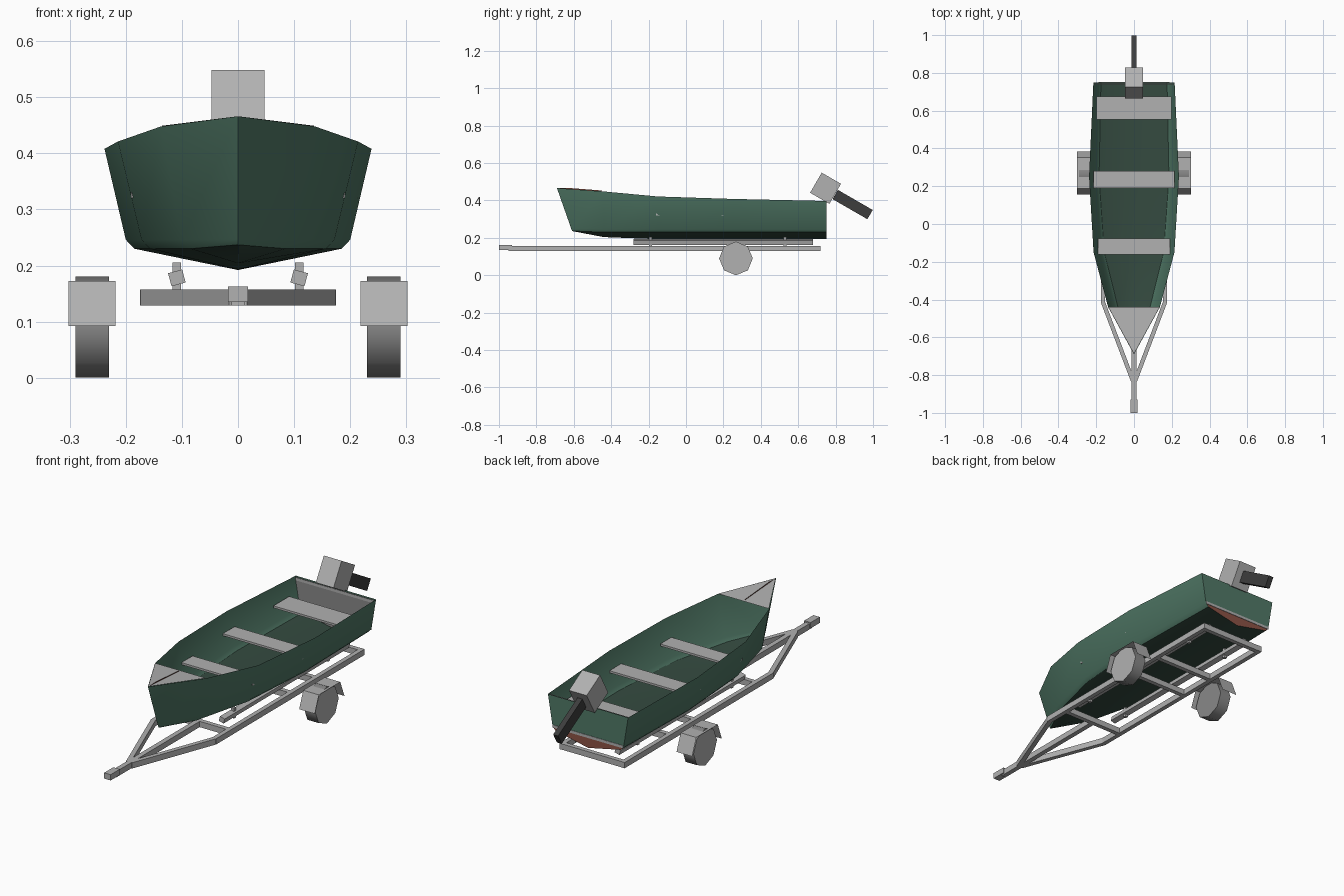
import bpy, bmesh, math
from mathutils import Vector

cube = bpy.data.objects.get("Cube")
if cube:
    bpy.data.objects.remove(cube, do_unlink=True)


def material(name, rgb):
    m = bpy.data.materials.new(name)
    m.use_nodes = True
    m.diffuse_color = (*rgb, 1)
    m.node_tree.nodes["Principled BSDF"].inputs["Base Color"].default_value = (*rgb, 1)
    return m


green = material("hull_green", (0.081, 0.19, 0.134))
deep_green = material("bottom_dark_green", (0.034, 0.068, 0.05))
grey = material("metal_grey", (0.44, 0.44, 0.44))
mid_grey = material("shadow_grey", (0.25, 0.25, 0.25))
dark = material("dark_grey", (0.047, 0.047, 0.047))
red = material("rust_red", (0.26, 0.086, 0.06))


def box(name, size, loc, mat, rot=(0, 0, 0)):
    bpy.ops.mesh.primitive_cube_add(size=1, location=loc, rotation=rot)
    ob = bpy.context.object
    ob.name, ob.scale = name, size
    ob.data.materials.append(mat)
    return ob


def beam(name, a, b, width, height, mat):
    """Box running between two points at equal height."""
    a, b = Vector(a), Vector(b)
    d = b - a
    return box(name, (d.length, width, height), (a + b) / 2, mat,
               (0, 0, math.atan2(d.y, d.x)))


def mesh_object(name, bm, mats):
    me = bpy.data.meshes.new(name)
    bm.to_mesh(me)
    bm.free()
    ob = bpy.data.objects.new(name, me)
    bpy.context.collection.objects.link(ob)
    for m in mats:
        me.materials.append(m)
    return ob


def plate(name, outline, mat):
    bm = bmesh.new()
    bm.faces.new([bm.verts.new(p) for p in outline])
    return mesh_object(name, bm, [mat])


# Hull: stations of y, sheer x, sheer z, chine x, keel z
stations = [(0.75, 0.215, 0.397, 0.19, 0.193),
            (0.25, 0.238, 0.408, 0.20, 0.192),
            (-0.15, 0.214, 0.421, 0.172, 0.193),
            (-0.44, 0.137, 0.448, 0.10, 0.204)]


def half_section(y, sx, sz, cx, kz):
    return [(sx, y, sz), (cx, y, 0.246), (cx - 0.015, y, 0.230), (0, y, kz)]


def mirrored(half):
    return half + [(-x, y, z) for x, y, z in half[-2::-1]]


stem = [(0, -0.69, 0.466), (0, -0.613, 0.247), (0, -0.608, 0.237), (0, -0.608, 0.236)]
rings = [mirrored(half_section(*s)) for s in stations] + [mirrored(stem)]

bm = bmesh.new()
rows = [[bm.verts.new(p) for p in ring] for ring in rings]
for r0, r1 in zip(rows, rows[1:]):
    for i in range(len(r0) - 1):
        f = bm.faces.new((r0[i], r0[i + 1], r1[i + 1], r1[i]))
        # The two planks beside the keel are the darker bottom
        f.material_index = 2 if i in (2, 3) else 0
# Transom: green panel above the chine, red panel below
t = rows[0]
bm.faces.new((t[0], t[-1], t[-2], t[1]))
lower = bm.faces.new((t[1], t[-2], t[-3], t[3], t[2]))
lower.material_index = 1
bmesh.ops.remove_doubles(bm, verts=bm.verts[:], dist=0.0005)
bmesh.ops.recalc_face_normals(bm, faces=bm.faces[:])
hull = mesh_object("hull", bm, [green, red, deep_green])
bpy.context.view_layer.objects.active = hull
bpy.ops.object.select_all(action="DESELECT")
hull.select_set(True)
bpy.ops.object.shade_smooth_by_angle(angle=math.radians(32))

# Transom lining, its top rail and the outer seam strip
lining = [(x * 0.99, 0.742, z - 0.002 if z > 0.3 else z + 0.004) for x, y, z in rings[0]]
plate("transom_lining", lining, mid_grey)
box("transom_top_rail", (0.418, 0.003, 0.014), (0, 0.741, 0.387), grey)
box("transom_strip", (0.378, 0.002, 0.013), (0, 0.751, 0.248), grey)

# Bow deck with a low centre rib
plate("bow_deck", [(0.136, -0.44, 0.449), (-0.136, -0.44, 0.449), (0, -0.687, 0.466)], grey)
plate("deck_rib", [(0, -0.688, 0.465), (0, -0.63, 0.467), (0, -0.45, 0.453),
                   (0, -0.45, 0.449)], red)

# Bench seats
for name, half, y, depth in (("rear_bench", 0.198, 0.614, 0.12),
                             ("middle_bench", 0.214, 0.235, 0.09),
                             ("front_bench", 0.1905, -0.118, 0.085)):
    box(name, (half * 2, depth, 0.01), (0, y, 0.325), grey)

# Outboard motor, tilted up
tilt = (math.radians(-30), 0, 0)
box("motor_head", (0.095, 0.119, 0.124), (0, 0.746, 0.465), grey, tilt)
box("motor_shaft", (0.026, 0.215, 0.057), (0, 0.891, 0.378), dark, tilt)

# Trailer tongue, coupler and frame
Z = 0.143
box("coupler", (0.035, 0.07, 0.028), (0, -0.965, 0.149), grey)
beam("tongue", (0, -0.95, Z), (0, -0.3, Z), 0.024, 0.028, grey)
for y in (-0.3, 0.17, 0.36, 0.708):
    beam("cross_member", (-0.17, y, Z), (0.17, y, Z), 0.022, 0.028, grey)

for side, s in (("left", 1), ("right", -1)):
    beam(side + "_draw_arm", (s * 0.006, -0.83, Z), (s * 0.164, -0.415, Z), 0.022, 0.028, grey)
    beam(side + "_rail", (s * 0.164, -0.42, Z), (s * 0.164, 0.72, Z), 0.022, 0.028, grey)
    # Bunk boards on posts
    box(side + "_bunk", (0.026, 0.96, 0.024), (s * 0.109, 0.2, 0.178), grey,
        (0, s * math.radians(15), 0))
    for y in (-0.19, 0.53):
        box(side + "_bunk_post", (0.015, 0.015, 0.05), (s * 0.109, y, 0.18), grey)
    # Eight-sided wheel: grey outer face, darker tread and inner face
    bpy.ops.mesh.primitive_cylinder_add(vertices=8, radius=0.09, depth=0.06,
                                        location=(s * 0.26, 0.267, 0.09),
                                        rotation=(0, math.pi / 2, 0))
    wheel = bpy.context.object
    wheel.name = side + "_wheel"
    wheel.data.materials.append(grey)
    wheel.data.materials.append(mid_grey)
    bpy.ops.object.shade_smooth_by_angle(angle=math.radians(50))
    for p in wheel.data.polygons:
        p.material_index = 0 if p.normal.z * s > 0.9 else 1
    # Thin folded fender
    bm = bmesh.new()
    fold = [(0.157, 0.092), (0.188, 0.172), (0.352, 0.172), (0.384, 0.092)]
    pairs = [[bm.verts.new((s * x, y, z)) for x in (0.218, 0.302)] for y, z in fold]
    for a, b in zip(pairs, pairs[1:]):
        bm.faces.new((a[0], a[1], b[1], b[0]))
    bmesh.ops.recalc_face_normals(bm, faces=bm.faces[:])
    mesh_object(side + "_fender", bm, [grey])
